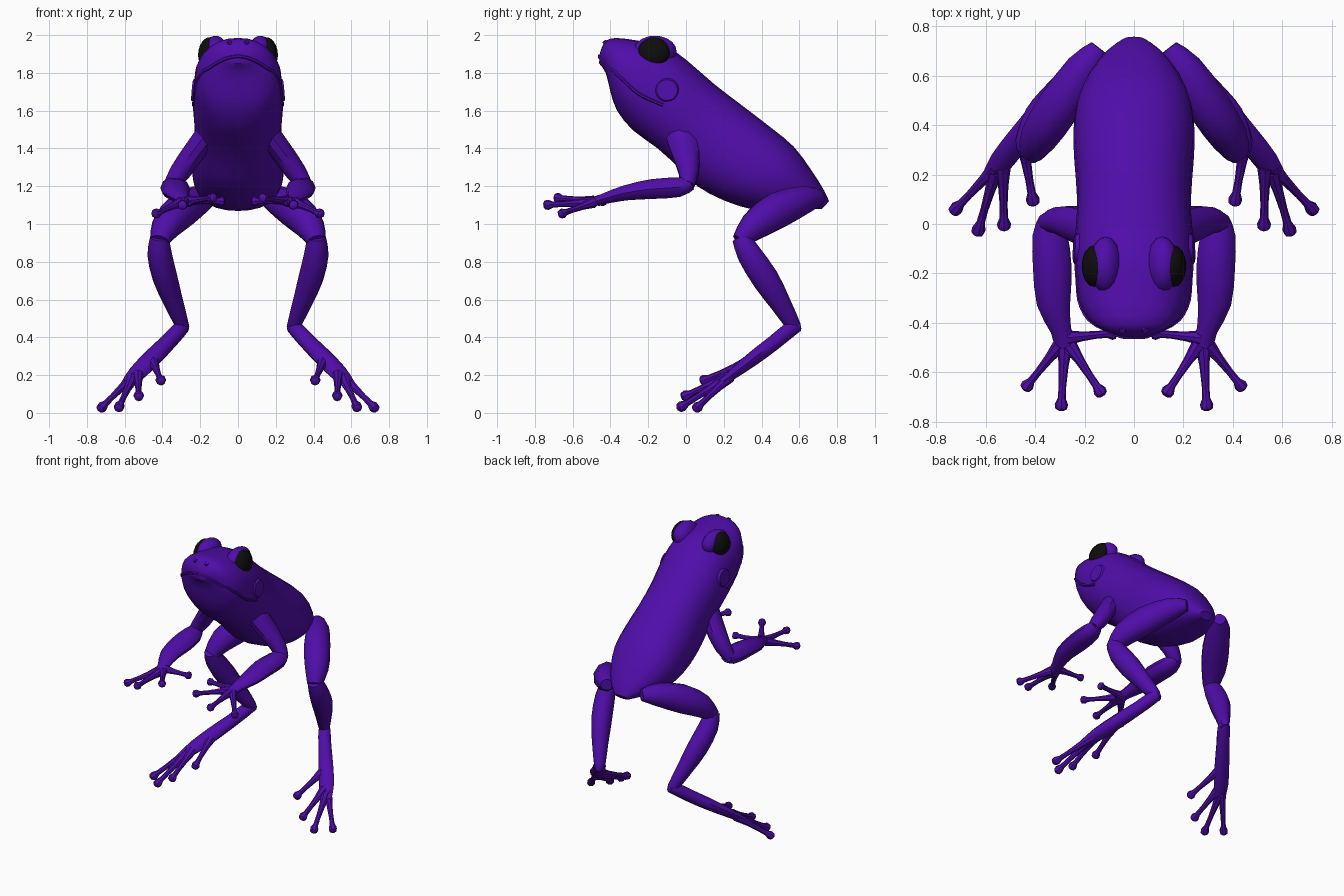
import bpy, bmesh, math
from mathutils import Vector, Matrix

cube = bpy.data.objects.get("Cube")
if cube:
    bpy.data.objects.remove(cube, do_unlink=True)


def material(name, rgb):
    m = bpy.data.materials.new(name)
    m.use_nodes = True
    m.diffuse_color = (*rgb, 1)
    m.node_tree.nodes["Principled BSDF"].inputs["Base Color"].default_value = (*rgb, 1)
    return m


PURPLE = material("purple skin", (0.08, 0.004, 0.40))
BLACK = material("black eye", (0.004, 0.004, 0.004))


def finish(bm, name, mat, mirror=True, angle=40):
    bmesh.ops.recalc_face_normals(bm, faces=bm.faces)
    me = bpy.data.meshes.new(name)
    bm.to_mesh(me)
    bm.free()
    ob = bpy.data.objects.new(name, me)
    bpy.context.collection.objects.link(ob)
    me.materials.append(mat)
    bpy.ops.object.select_all(action="DESELECT")
    ob.select_set(True)
    bpy.context.view_layer.objects.active = ob
    bpy.ops.object.shade_smooth_by_angle(angle=math.radians(angle))
    if mirror:
        ob.modifiers.new("mirror", "MIRROR")
    return ob


def smooth(rows, steps):
    """Catmull-Rom interpolation through rows of numbers."""
    out = []
    n = len(rows)
    for i in range(n - 1):
        a, b, c, d = (rows[min(max(j, 0), n - 1)] for j in range(i - 1, i + 3))
        for s in range(steps):
            t = s / steps
            out.append([0.5 * (2 * q + (r - p) * t + (2 * p - 5 * q + 4 * r - u) * t * t
                               + (3 * q - p - 3 * r + u) * t ** 3)
                        for p, q, r, u in zip(a, b, c, d)])
    return out + [list(rows[-1])]


def skin(bm, rings):
    """Join rings of points with quads and cap both ends."""
    vs = [[bm.verts.new(p) for p in ring] for ring in rings]
    k = len(vs[0])
    for a, b in zip(vs, vs[1:]):
        for j in range(k):
            bm.faces.new((a[j], a[(j + 1) % k], b[(j + 1) % k], b[j]))
    bm.faces.new(vs[0])
    bm.faces.new(vs[-1])


def tube(bm, rows, sides=10, steps=2, hint=(1, 0, 0)):
    """Tube through rows of x, y, z, half width, half depth."""
    rows = smooth(rows, steps)
    pts = [Vector(r[:3]) for r in rows]
    rings = []
    for i, (p, r) in enumerate(zip(pts, rows)):
        t = (pts[min(i + 1, len(pts) - 1)] - pts[max(i - 1, 0)]).normalized()
        side = Vector(hint)
        side = (side - t * side.dot(t)).normalized()
        up = side.cross(t)
        rings.append([p + side * r[3] * math.cos(a) + up * r[4] * math.sin(a)
                      for a in (2 * math.pi * j / sides for j in range(sides))])
    skin(bm, rings)


def digit(bm, base, tip, r):
    """Thin finger or toe with a round pad at the tip."""
    a, b = Vector(base), Vector(tip)
    profile = ((0, 1.7), (0.3, 1.1), (0.6, 0.85), (0.8, 0.9), (0.9, 1.5), (0.97, 1.3), (1, 0.6))
    rows = [(*a.lerp(b, t), r * s, r * s) for t, s in profile]
    hint = (0, 1, 0) if abs(a.x - b.x) > abs(a.y - b.y) else (1, 0, 0)
    tube(bm, rows, 8, 1, hint)


def ellipsoid(name, centre, size, tilt, mat):
    bm = bmesh.new()
    mtx = Matrix.Translation(centre) @ Matrix.Rotation(tilt, 4, "Y") @ Matrix.Diagonal((*size, 1))
    bmesh.ops.create_uvsphere(bm, u_segments=16, v_segments=10, radius=1, matrix=mtx)
    return finish(bm, name, mat)


# Head and trunk: top y, top z, bottom y, bottom z, half width
sections = [
    (-.457, 1.90, -.46, 1.85, .04), (-.43, 1.965, -.425, 1.80, .125),
    (-.37, 1.985, -.40, 1.70, .185), (-.25, 1.97, -.365, 1.60, .225),
    (-.12, 1.95, -.28, 1.495, .235), (0, 1.87, -.15, 1.40, .24),
    (.15, 1.74, -.03, 1.29, .23), (.30, 1.625, .06, 1.20, .235),
    (.45, 1.51, .20, 1.125, .245), (.57, 1.41, .36, 1.075, .235),
    (.66, 1.29, .50, 1.07, .19), (.73, 1.18, .62, 1.075, .12),
    (.757, 1.12, .72, 1.08, .05),
]
rings = []
for ty, tz, by, bz, w in smooth(sections, 2):
    top, low = Vector((0, ty, tz)), Vector((0, by, bz))
    mid, half = (top + low) / 2, (top - low) / 2
    ring = []
    for j in range(24):
        c, s = math.cos(j * math.pi / 12), math.sin(j * math.pi / 12)
        c, s = (math.copysign(abs(v) ** 0.9, v) for v in (c, s))
        ring.append(mid + half * s + Vector((w * c, 0, 0)))
    rings.append(ring)
bm = bmesh.new()
skin(bm, rings)
body = finish(bm, "body", PURPLE, mirror=False)


def on_body(p):
    hit = body.closest_point_on_mesh(Vector(p))
    return hit[1], hit[2]


# Lip ridge lying on the head
bm = bmesh.new()
lip = smooth([(0, -.46, 1.89), (.1, -.42, 1.86), (.18, -.35, 1.79),
              (.22, -.25, 1.69), (.23, -.12, 1.63)], 4)
tube(bm, [(*on_body(p)[0], .009, .009) for p in lip], 6, 1, (0, 0, 1))
finish(bm, "lip", PURPLE)

# Ear disc and nostril
for name, spot, radius in (("ear_disc", (.25, -.10, 1.71), .065), ("nostril", (.05, -.44, 1.98), .014)):
    p, n = on_body(spot)
    bm = bmesh.new()
    bmesh.ops.create_cone(bm, cap_ends=True, segments=18, radius1=radius, radius2=radius * .85, depth=.016,
                          matrix=Matrix.Translation(p) @ n.to_track_quat("Z", "Y").to_matrix().to_4x4())
    finish(bm, name, PURPLE)

# Eyes under brow bulges
ellipsoid("brow", (.115, -.165, 1.915), (.065, .115, .082), .15, PURPLE)
ellipsoid("eye", (.16, -.17, 1.91), (.05, .085, .08), -.2, BLACK)

# Arms
bm = bmesh.new()
tube(bm, [(.17, -.03, 1.47, .06, .08), (.24, 0, 1.37, .06, .075), (.31, .015, 1.27, .055, .055),
          (.355, .005, 1.205, .04, .04)])
finish(bm, "upper_arm", PURPLE)
bm = bmesh.new()
tube(bm, [(.345, .03, 1.215, .04, .035), (.34, -.04, 1.195, .07, .055), (.33, -.18, 1.185, .078, .055),
          (.325, -.32, 1.165, .068, .042), (.295, -.43, 1.135, .042, .03), (.275, -.50, 1.115, .045, .02),
          (.275, -.54, 1.11, .03, .014)])
finish(bm, "forearm", PURPLE)
bm = bmesh.new()
for base, tip in (((.30, -.49, 1.115), (.445, -.67, 1.05)), ((.28, -.50, 1.115), (.295, -.755, 1.10)),
                  ((.26, -.49, 1.12), (.125, -.695, 1.14)), ((.27, -.46, 1.125), (.07, -.44, 1.12))):
    digit(bm, base, tip, .018)
finish(bm, "fingers", PURPLE)

# Legs
bm = bmesh.new()
tube(bm, [(.14, .71, 1.14, .04, .04), (.20, .63, 1.13, .075, .075), (.30, .48, 1.07, .09, .10),
          (.38, .36, .99, .08, .08), (.415, .285, .91, .05, .045)])
finish(bm, "thigh", PURPLE)
bm = bmesh.new()
tube(bm, [(.415, .29, .93, .05, .05), (.415, .335, .84, .065, .068), (.385, .42, .71, .066, .075),
          (.34, .50, .58, .052, .058), (.295, .57, .46, .036, .04), (.29, .585, .43, .025, .025)])
finish(bm, "shank", PURPLE)
bm = bmesh.new()
tube(bm, [(.285, .595, .46, .03, .03), (.31, .55, .44, .042, .042), (.37, .47, .375, .045, .042),
          (.45, .365, .295, .052, .04), (.53, .26, .215, .052, .03), (.585, .18, .155, .035, .02)])
finish(bm, "foot", PURPLE)
bm = bmesh.new()
for base, tip in (((.56, .23, .19), (.735, .045, .015)), ((.56, .21, .18), (.635, -.045, .02)),
                  ((.53, .23, .20), (.525, -.025, .08)), ((.45, .33, .27), (.405, .075, .165))):
    digit(bm, base, tip, .019)
finish(bm, "toes", PURPLE)
